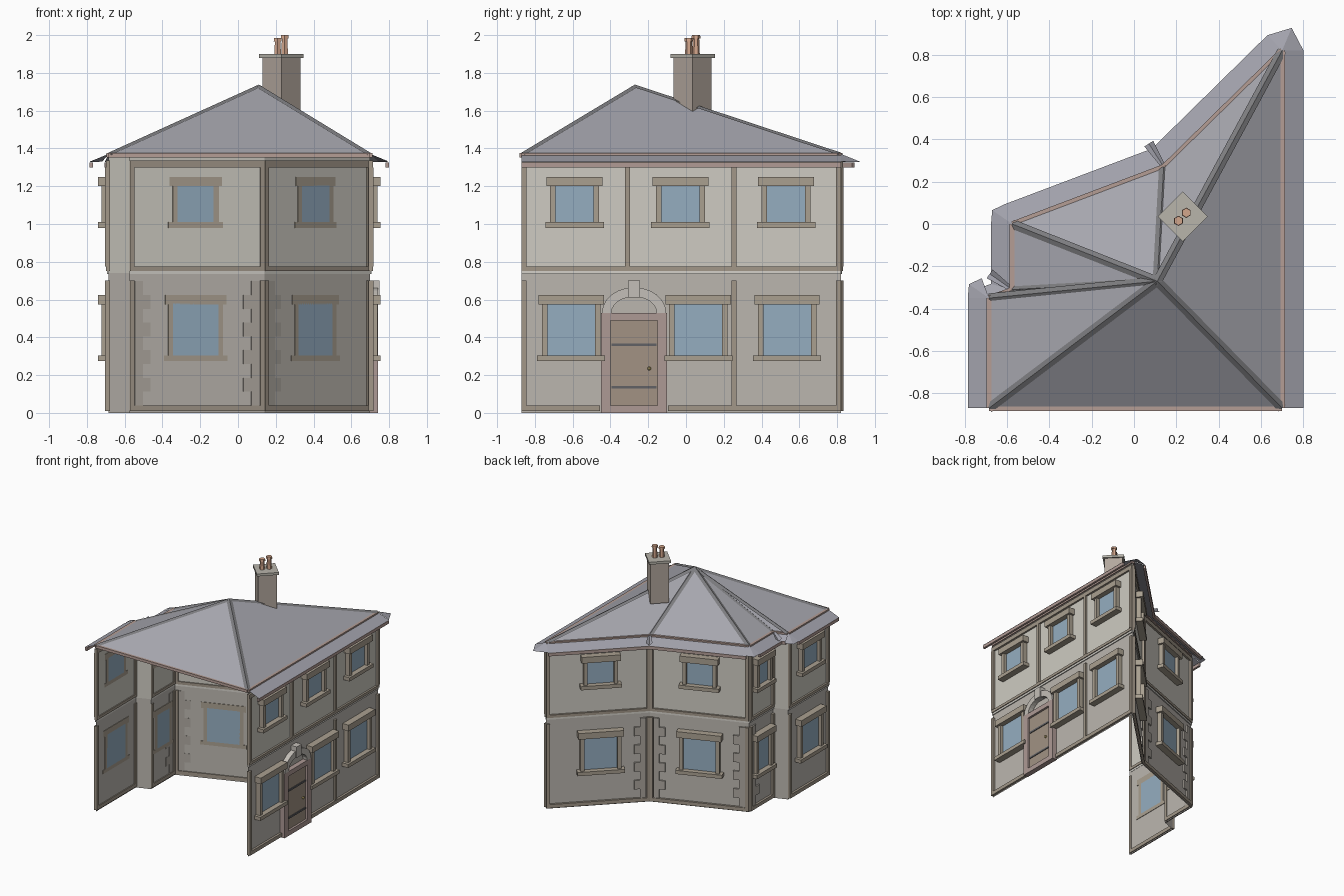
import bpy, bmesh, math
from mathutils import Vector, Matrix

if "Cube" in bpy.data.objects:
    bpy.data.objects.remove(bpy.data.objects["Cube"])

COL = {
    "upper_walls": (.62, .60, .54), "lower_walls": (.50, .47, .43), "storey_band": (.66, .64, .59),
    "timbers": (.36, .31, .25), "roof": (.38, .38, .42), "eaves": (.36, .36, .41), "hip_caps": (.20, .20, .21),
    "gutters": (.44, .33, .30), "roof_moulding": (.46, .34, .30), "glass": (.30, .42, .53),
    "window_frames": (.40, .35, .28), "quoins": (.42, .39, .35), "door_surround": (.42, .32, .30),
    "door": (.36, .29, .23), "door_straps": (.12, .12, .13), "door_knob": (.7, .55, .2),
    "door_arch": (.55, .52, .48), "chimney_stack": (.45, .39, .34), "chimney_cap": (.48, .46, .41),
    "chimney_pots": (.65, .38, .26),
}
parts = {k: bmesh.new() for k in COL}
Z = Vector((0, 0, 1))


def face(name, *pts):
    bm = parts[name]
    bm.faces.new([bm.verts.new(p) for p in pts])


class Side:
    """One straight side of the plan: u along it, d outwards, z up."""
    def __init__(self, a, b):
        self.o = Vector((*a, 0))
        v = Vector((*b, 0)) - self.o
        self.len, self.u = v.length, v.normalized()
        self.n = Vector((self.u.y, -self.u.x, 0))

    def p(self, u, d, z):
        return self.o + self.u * u + self.n * d + Z * z

    def box(self, name, u0, u1, z0, z1, d0, d1):
        rot = Matrix((self.n, self.u, Z)).transposed().to_4x4()
        m = Matrix.Translation(self.p((u0 + u1) / 2, (d0 + d1) / 2, (z0 + z1) / 2)) @ rot
        bmesh.ops.create_cube(parts[name], size=1, matrix=m @ Matrix.Diagonal((d1 - d0, u1 - u0, z1 - z0, 1)))

    def window(self, u, hw, z0, z1):
        self.box("glass", u - hw, u + hw, z0, z1, -.004, .012)
        for s in (-1, 1):
            a, b = sorted((u + s * (hw - .002), u + s * (hw + .027)))
            self.box("window_frames", a, b, z0, z1, -.004, .038)
        self.box("window_frames", u - hw - .045, u + hw + .045, z1 - .005, z1 + .045, -.004, .055)
        self.box("window_frames", u - hw - .052, u + hw + .052, z0 - .03, z0, -.004, .055)

    def quoins(self, end):
        for i in range(9):
            w = .12 if i % 2 else .075
            a, b = (.03, w) if end == 0 else (self.len - w, self.len - .03)
            self.box("quoins", a, b, .04 + i * .073, .113 + i * .073, -.002, .012)


plan = [(.70, -.87), (.70, .82), (.14, .27), (-.575, 0), (-.575, -.31), (-.685, -.35), (-.685, -.87)]
sides = [Side(a, b) for a, b in zip(plan, plan[1:])]
right, back_a, back_b, narrow, step, left = sides

# walls, timber framing, eaves and gutters (the front is open)
for s in sides:
    L = s.len
    face("lower_walls", s.p(0, 0, 0), s.p(L, 0, 0), s.p(L, 0, .74), s.p(0, 0, .74))
    face("upper_walls", s.p(0, 0, .74), s.p(L, 0, .74), s.p(L, 0, 1.36), s.p(0, 0, 1.36))
    over = .06 if s is step else .1
    face("eaves", s.p(0, over, 1.328), s.p(L, over, 1.328), s.p(L, 0, 1.368), s.p(0, 0, 1.368))
    s.box("gutters", 0, L, 1.30, 1.326, over - .018, over)
    s.box("roof_moulding", 0, L, 1.352, 1.375, -.012, .012)
    if s is step:
        continue
    s.box("storey_band", 0, L, .735, .752, -.002, .008)
    for z0, z1 in ((.752, .775), (1.30, 1.335)):
        s.box("timbers", 0, L, z0, z1, -.008, .015)
    for u in (.013, L - .013):
        s.box("timbers", u - .013, u + .013, .01, .70, -.008, .018)
        s.box("timbers", u - .013, u + .013, .775, 1.30, -.008, .018)
    gaps = [(0, .415), (.775, L)] if s is right else [(0, L)]
    for a, b in gaps:
        s.box("timbers", a, b, .01, .04, -.008, .018)
Side(plan[-1], plan[0]).box("roof_moulding", 0, 1.385, 1.352, 1.375, -.008, .012)

# extra posts on the long right side
for u, z0, z1 in ((.56, .775, 1.30), (1.125, .775, 1.30), (1.125, .04, .70)):
    right.box("timbers", u - .013, u + .013, z0, z1, -.004, .016)

# windows
for u in (.28, .84, 1.40):
    right.window(u, .103, 1.01, 1.205)
for u in (.262, .935, 1.405):
    right.window(u, .128, .305, .58)
for s, f, hu, hl in ((back_a, .52, .103, .128), (back_b, .51, .103, .128), (narrow, .5, .07, .08), (left, .5, .1, .12)):
    s.window(s.len * f, hu, 1.01, 1.205)
    s.window(s.len * f, hl, .305, .58)

# corner stones
for s, e in ((back_a, 1), (back_b, 0), (back_b, 1), (narrow, 0)):
    s.quoins(e)

# door with arch, keystone, straps and knob
c = .595
for a, b in ((c - .175, c - .125), (c + .125, c + .175)):
    right.box("door_surround", a, b, 0, .53, -.004, .04)
right.box("door_surround", c - .125, c + .125, .49, .53, -.004, .04)
right.box("door_surround", c - .125, c + .125, 0, .04, -.004, .04)
right.box("door", c - .125, c + .125, .04, .49, -.004, .022)
for z in (.135, .36):
    right.box("door_straps", c - .12, c + .12, z - .007, z + .007, .02, .028)
bmesh.ops.create_icosphere(parts["door_knob"], subdivisions=1, radius=.011,
                           matrix=Matrix.Translation(right.p(.675, .032, .235)))
right.box("door_arch", c - .032, c + .032, .61, .70, -.004, .05)
N = 12
for i in range(N):
    t0, t1 = math.pi * i / N, math.pi * (i + 1) / N
    def q(t, k, d):
        return right.p(c + math.cos(t) * (.12 + .05 * k), d, .53 + math.sin(t) * (.085 + .05 * k))
    face("door_arch", q(t0, 0, .04), q(t0, 1, .04), q(t1, 1, .04), q(t1, 0, .04))
    face("door_arch", q(t0, 1, 0), q(t1, 1, 0), q(t1, 1, .04), q(t0, 1, .04))
    face("door_arch", q(t0, 0, .04), q(t1, 0, .04), q(t1, 0, 0), q(t0, 0, 0))

# roof slopes rising to one apex
apex = Vector((.11, -.27, 1.73))
for i, a in enumerate(plan):
    b = plan[(i + 1) % len(plan)]
    face("roof", Vector((*a, 1.37)), Vector((*b, 1.37)), apex)


def hip(corner, w=.022):
    """Folded ridge strip along a hip or valley."""
    e = Vector((*corner, 1.378))
    top = apex + Z * .008
    run = Vector((e.x - top.x, e.y - top.y, 0)).normalized()
    side = Vector((-run.y, run.x, 0)) * w
    drop = Z * -.012
    face("hip_caps", e, e + side + drop, top + side + drop, top)
    face("hip_caps", e - side + drop, e, top, top - side + drop)


for pnt in plan:
    hip(pnt)

# eave corner pieces where neighbouring eaves meet
for i, (s, t) in enumerate(zip(sides, sides[1:])):
    k = Vector((*plan[i + 1], 1.371))
    mid = (s.n + t.n).normalized()
    if s.u.cross(t.u).z > 0:
        a, b = s.p(s.len, .1, 1.33), t.p(0, .1, 1.33)
        m = k + mid * .115
        m.z = 1.328
        face("eaves", k, a, m)
        face("eaves", k, m, b)
    else:
        across = Vector((-mid.y, mid.x, 0)) * .025
        m = k + mid * .13
        m.z = 1.345
        for sg in (-1, 1):
            pts = [k, m, m + across * sg + Z * .02, k + across * sg * .4 + Z * .005]
            face("eaves", *(pts if sg > 0 else pts[::-1]))

# chimney turned by 45 degrees, with two six-sided pots
def turned_box(name, half_diag, z0, z1):
    w = half_diag * math.sqrt(2)
    m = (Matrix.Translation((.23, .035, (z0 + z1) / 2)) @ Matrix.Rotation(math.pi / 4, 4, 'Z')
         @ Matrix.Diagonal((w, w, z1 - z0, 1)))
    bmesh.ops.create_cube(parts[name], size=1, matrix=m)


turned_box("chimney_stack", .10, 1.55, 1.88)
turned_box("chimney_cap", .118, 1.88, 1.90)
for x, y, top in ((.21, .015, 1.985), (.247, .053, 2.0)):
    for r0, r1, z0, z1 in ((.02, .017, 1.90, top - .018), (.024, .022, top - .018, top)):
        bmesh.ops.create_cone(parts["chimney_pots"], cap_ends=True, segments=6, radius1=r0, radius2=r1,
                              depth=z1 - z0, matrix=Matrix.Translation((x, y, (z0 + z1) / 2)))

# turn each part into a coloured object
for name, bm in parts.items():
    me = bpy.data.meshes.new(name)
    bmesh.ops.remove_doubles(bm, verts=bm.verts, dist=1e-5)
    bm.to_mesh(me)
    bm.free()
    mat = bpy.data.materials.new(name)
    mat.diffuse_color = (*COL[name], 1)
    mat.use_nodes = True
    mat.node_tree.nodes["Principled BSDF"].inputs["Base Color"].default_value = mat.diffuse_color
    me.materials.append(mat)
    bpy.context.collection.objects.link(bpy.data.objects.new(name, me))
